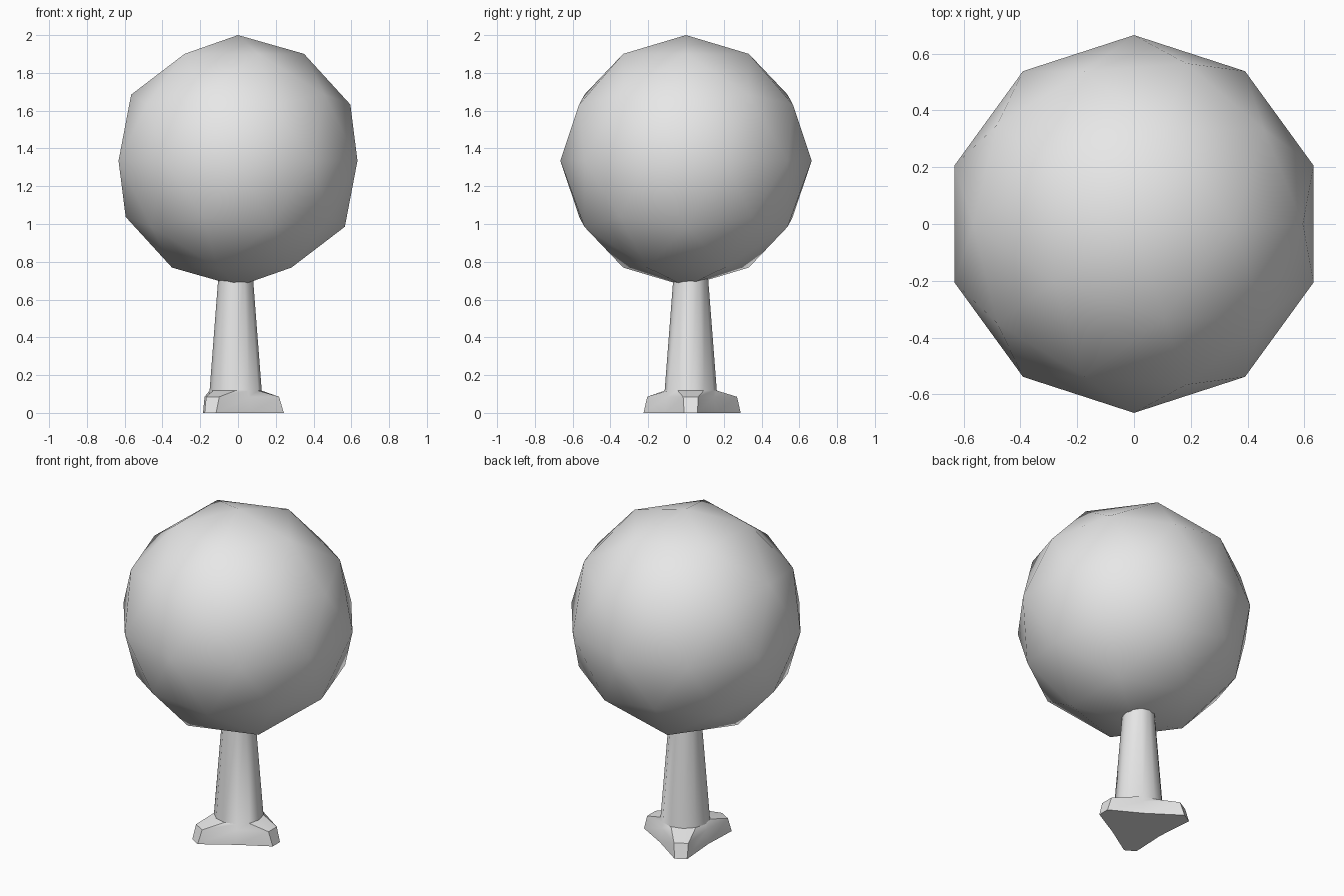
import bpy, bmesh
from math import radians, cos, sin

cube = bpy.data.objects.get("Cube")
if cube:
    bpy.data.objects.remove(cube, do_unlink=True)

grey = bpy.data.materials.new("plain_grey")
grey.use_nodes = True
colour = (0.8, 0.8, 0.8, 1)
grey.diffuse_color = colour
grey.node_tree.nodes["Principled BSDF"].inputs["Base Color"].default_value = colour


def finish(obj, angle):
    obj.data.materials.append(grey)
    bpy.ops.object.select_all(action='DESELECT')
    bpy.context.view_layer.objects.active = obj
    obj.select_set(True)
    bpy.ops.object.shade_smooth_by_angle(angle=radians(angle))


# Round crown
bpy.ops.mesh.primitive_ico_sphere_add(subdivisions=2, radius=0.665, location=(0, 0, 1.335))
crown = bpy.context.object
crown.name = "crown"
finish(crown, 80)

# Tapered trunk with three flared roots, lofted through rings
ROOT_REACH = (0.255, 0.285, 0.268)  # one root every 120 degrees
CX, CY = -0.0125, 0.025


def round_ring(bm, z, radius):
    return [bm.verts.new((CX + radius * cos(radians(30 * i - 30)),
                          CY + radius * sin(radians(30 * i - 30)), z))
            for i in range(12)]


def root_ring(bm, z, inset, half_width, valley):
    ring = []
    for k, reach in enumerate(ROOT_REACH):
        a = radians(120 * k)
        for side in (-1, 0, 1):
            u, v = reach - inset, side * half_width
            ring.append(bm.verts.new((CX + u * cos(a) - v * sin(a),
                                      CY + u * sin(a) + v * cos(a), z)))
        b = a + radians(60)
        ring.append(bm.verts.new((CX + valley * cos(b), CY + valley * sin(b), z)))
    return ring


bm = bmesh.new()
rings = [root_ring(bm, 0, 0, 0.035, 0.155),
         root_ring(bm, 0.085, 0.025, 0.04, 0.143),
         round_ring(bm, 0.118, 0.138),
         round_ring(bm, 0.78, 0.087)]
for low, high in zip(rings, rings[1:]):
    for i in range(12):
        j = (i + 1) % 12
        bm.faces.new((low[i], low[j], high[j], high[i]))
bm.faces.new(rings[0][::-1])
bm.faces.new(rings[-1])
mesh = bpy.data.meshes.new("trunk_with_roots")
bm.to_mesh(mesh)
bm.free()
trunk = bpy.data.objects.new("trunk_with_roots", mesh)
bpy.context.collection.objects.link(trunk)
finish(trunk, 32)
